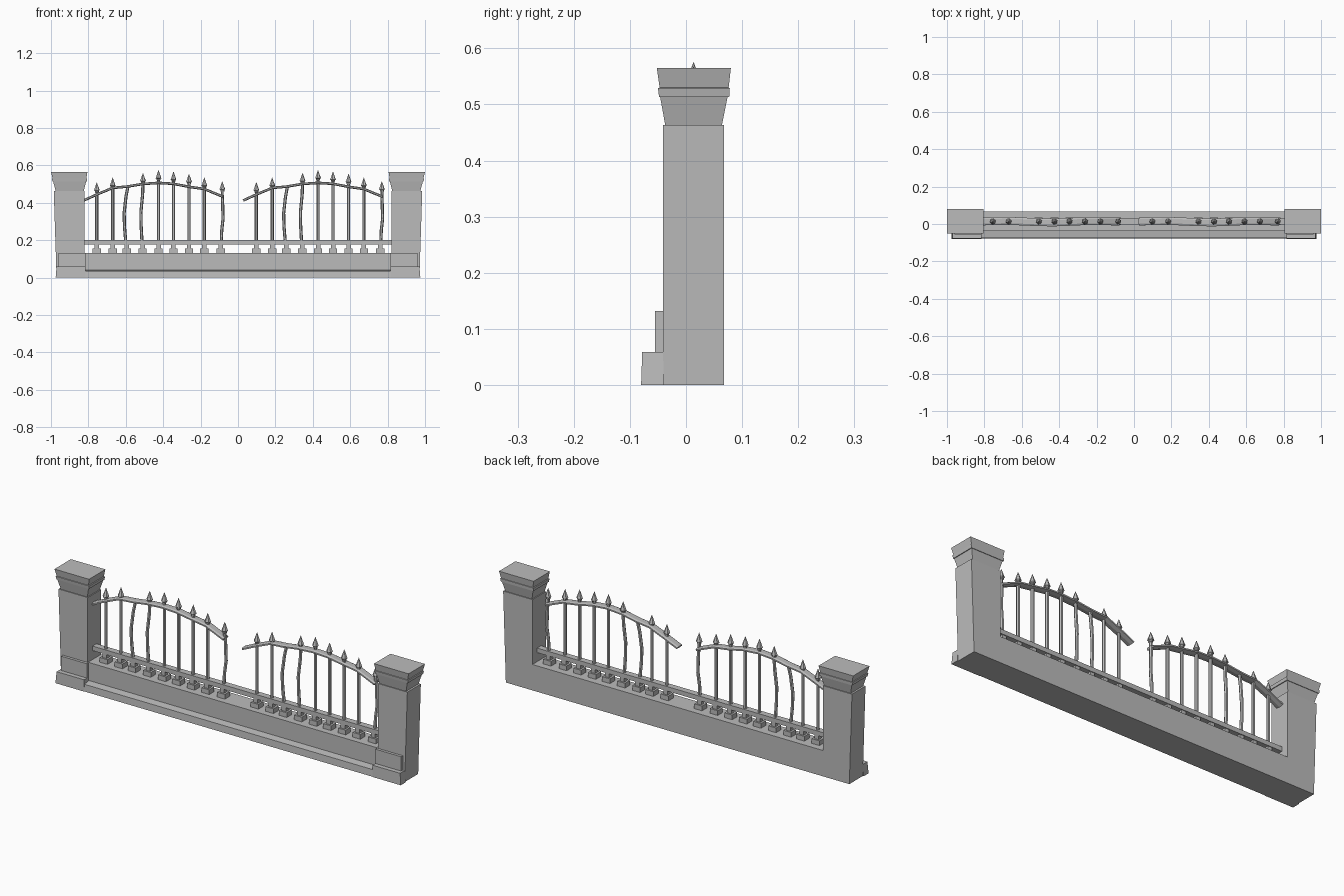
import bpy, bmesh, math
from mathutils import Vector

if "Cube" in bpy.data.objects:
    bpy.data.objects.remove(bpy.data.objects["Cube"])

stone = bpy.data.materials.new("plain_grey")
stone.diffuse_color = (0.5, 0.5, 0.5, 1)
stone.use_nodes = True
stone.node_tree.nodes["Principled BSDF"].inputs["Base Color"].default_value = stone.diffuse_color

YC = 0.0135      # depth of the railing line
SHIFT = 0.853    # right railing is the left one moved along x


def finish(name, bm, mat=stone):
    bmesh.ops.recalc_face_normals(bm, faces=bm.faces)
    me = bpy.data.meshes.new(name)
    bm.to_mesh(me)
    bm.free()
    me.materials.append(mat)
    ob = bpy.data.objects.new(name, me)
    bpy.context.collection.objects.link(ob)
    return ob


def loft(bm, rings):
    """Skin a list of equal-sized point rings and cap both ends."""
    vs = [[bm.verts.new(p) for p in r] for r in rings]
    n = len(vs[0])
    for a, b in zip(vs, vs[1:]):
        for i in range(n):
            j = (i + 1) % n
            bm.faces.new((a[i], a[j], b[j], b[i]))
    bm.faces.new(vs[0][::-1])
    bm.faces.new(vs[-1])


def rect(x0, x1, y0, y1, z):
    return [(x0, y0, z), (x1, y0, z), (x1, y1, z), (x0, y1, z)]


def box(bm, x0, x1, y0, y1, z0, z1):
    loft(bm, [rect(x0, x1, y0, y1, z0), rect(x0, x1, y0, y1, z1)])


def circle(x, y, z, r, n, turn=0.0):
    return [(x + r * math.cos(turn + math.tau * i / n),
             y + r * math.sin(turn + math.tau * i / n), z) for i in range(n)]


# Pillars: flared shaft, neck, band and cap
for side, s in (("left", -1), ("right", 1)):
    bm = bmesh.new()
    loft(bm, [rect(s * x0, s * x1, y0, y1, z) for x0, x1, y0, y1, z in (
        (0.82, 0.970, -0.041, 0.068, 0.0),
        (0.82, 0.985, -0.041, 0.068, 0.463),
        (0.825, 0.975, -0.037, 0.064, 0.463),
        (0.812, 0.988, -0.046, 0.074, 0.513),
        (0.808, 0.992, -0.048, 0.077, 0.513),
        (0.806, 0.995, -0.050, 0.078, 0.529),
        (0.811, 0.991, -0.047, 0.076, 0.530),
        (0.805, 1.0, -0.052, 0.080, 0.565))])
    finish(side + "_pillar", bm)

    # Front foot and thin panel of the pillar
    bm = bmesh.new()
    loft(bm, [rect(s * 0.815, s * 0.975, -0.080, -0.04, 0),
              rect(s * 0.815, s * 0.970, -0.078, -0.04, 0.059)])
    box(bm, s * 0.815, s * 0.96, -0.055, -0.04, 0.059, 0.132)
    finish(side + "_pillar_foot", bm)

# Low wall with a stepped front, as a profile swept along x
profile = [(-0.078, 0), (0.068, 0), (0.068, 0.132), (-0.038, 0.132),
           (-0.038, 0.04), (-0.075, 0.035)]
bm = bmesh.new()
loft(bm, [[(x, y, z) for y, z in profile] for x in (-0.825, 0.825)])
finish("low_wall", bm)

# Straight lower rail
bm = bmesh.new()
box(bm, -0.825, 0.825, YC - 0.016, YC + 0.016, 0.178, 0.201)
finish("lower_rail", bm)

# Bar positions, with spear tip height (0 = broken off)
bars = [(-0.755, 0.51), (-0.67, 0.535), (-0.595, 0), (-0.51, 0.56),
        (-0.425, 0.575), (-0.345, 0.567), (-0.262, 0.555),
        (-0.18, 0.535), (-0.092, 0.515)]
# Sideways offsets of the bent bars at five heights
bends = {2: (0, -0.012, -0.014, -0.004, 0.007),
         3: (0, -0.008, -0.009, 0, 0.002),
         8: (0, 0.005, 0.012, 0.010, 0.008)}
# Top rail path: x, z, sideways wobble
path = [(-0.825, 0.413, 0), (-0.75, 0.447, 0.002), (-0.67, 0.480, 0.003),
        (-0.595, 0.487, 0), (-0.51, 0.501, -0.004), (-0.425, 0.507, -0.005),
        (-0.345, 0.502, -0.002), (-0.262, 0.486, 0.002),
        (-0.18, 0.474, 0.002), (-0.08, 0.433, 0)]


def rail_z(x):
    for (x0, z0, _), (x1, z1, _) in zip(path, path[1:]):
        if x <= x1:
            return z0 + (z1 - z0) * (x - x0) / (x1 - x0)
    return path[-1][1]


for side, dx in (("left", 0.0), ("right", SHIFT)):
    # Arched top rail
    bm = bmesh.new()
    rings = []
    for i, (x, z, w) in enumerate(path):
        a, b = path[max(i - 1, 0)], path[min(i + 1, len(path) - 1)]
        n = Vector((a[1] - b[1], 0, b[0] - a[0])).normalized()
        c = Vector((x + dx, YC + w, z))
        rings.append([c + n * h + Vector((0, y, 0)) for y, h in (
            (-0.021, -0.004), (-0.021, 0.003), (-0.012, 0.007), (0.012, 0.007),
            (0.021, 0.003), (0.021, -0.004), (0, -0.007))])
    loft(bm, rings)
    finish(side + "_top_rail", bm)

    bar_bm, head_bm, foot_bm = bmesh.new(), bmesh.new(), bmesh.new()
    for i, (x, tip) in enumerate(bars):
        px = x + dx
        top = rail_z(x)
        off = bends.get(i, (0,) * 5)
        # Upright bars
        loft(bar_bm, [circle(px + o, YC + o * 0.4, 0.13 + (top - 0.13) * t, 0.0085, 6)
                      for o, t in zip(off, (0, 0.4, 0.6, 0.85, 1.01))])
        # Spear heads
        if tip:
            hx = px + off[-1]
            loft(head_bm, [circle(hx, YC, z, r, 6, 0.3) for z, r in (
                (top - 0.005, 0.008), (tip - 0.055, 0.008), (tip - 0.053, 0.011),
                (tip - 0.047, 0.011), (tip - 0.043, 0.016), (tip, 0.0006))])
        # Stepped foot blocks
        box(foot_bm, px - 0.022, px + 0.022, YC - 0.02, YC + 0.02, 0.130, 0.156)
        box(foot_bm, px - 0.012, px + 0.012, YC - 0.012, YC + 0.012, 0.156, 0.179)
    finish(side + "_bars", bar_bm)
    finish(side + "_spear_heads", head_bm)
    finish(side + "_bar_feet", foot_bm)
